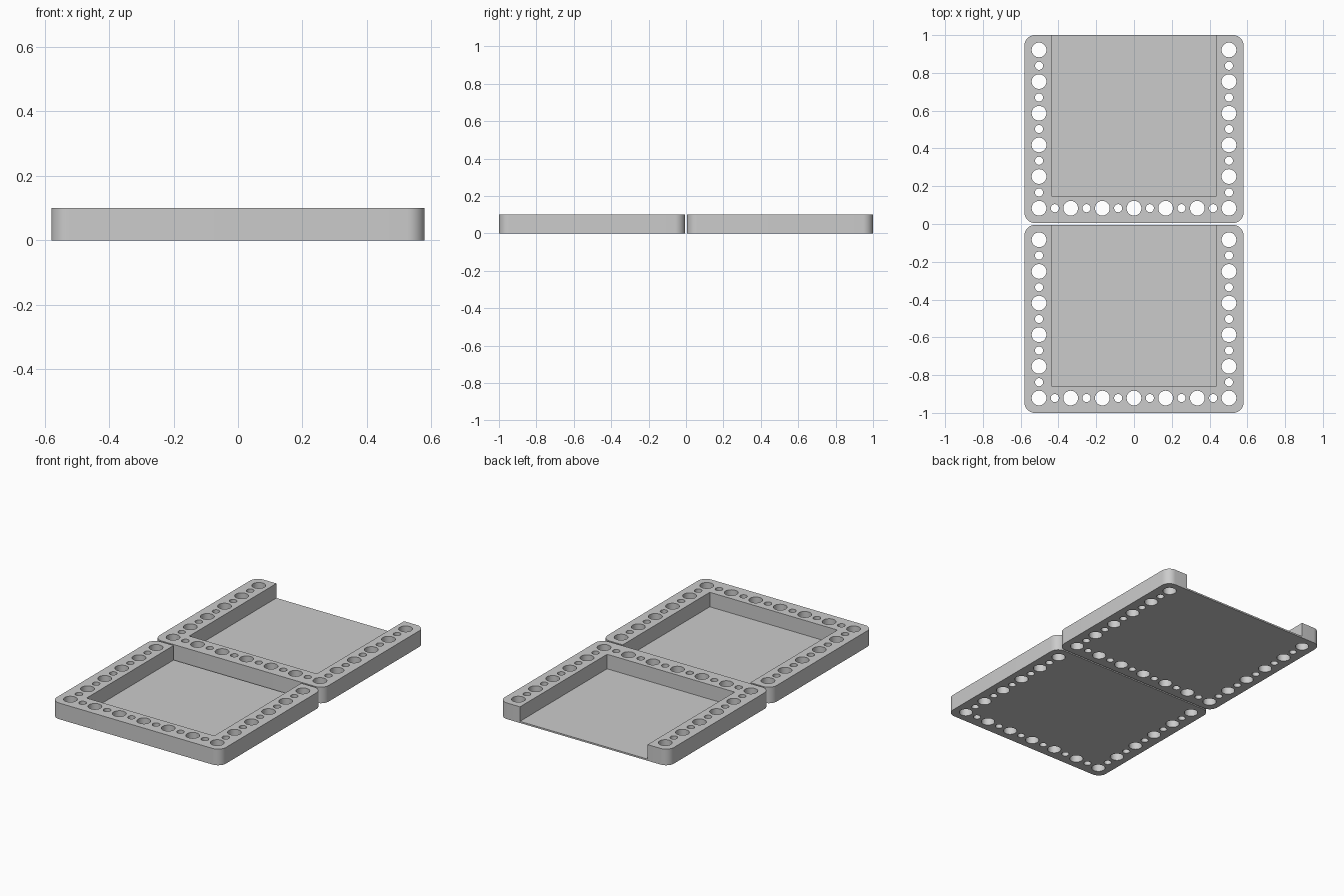
import bpy
import bmesh
import math
from mathutils import Matrix, Vector

cube = bpy.data.objects.get("Cube")
if cube:
    bpy.data.objects.remove(cube)

WIDTH, LENGTH, HEIGHT = 1.16, 0.995, 0.1
CORNER, WALL, FLOOR = 0.055, 0.143, 0.01
PITCH, BIG, SMALL = 0.1676, 0.039, 0.0215

grey = bpy.data.materials.new("plain grey")
grey.use_nodes = True
grey.diffuse_color = (0.6, 0.6, 0.6, 1)
grey.node_tree.nodes["Principled BSDF"].inputs["Base Color"].default_value = grey.diffuse_color


def make_object(name, bm):
    bmesh.ops.recalc_face_normals(bm, faces=bm.faces)
    mesh = bpy.data.meshes.new(name)
    bm.to_mesh(mesh)
    bm.free()
    obj = bpy.data.objects.new(name, mesh)
    bpy.context.collection.objects.link(obj)
    return obj


def rounded_plate(name):
    """Solid block with four rounded vertical corners."""
    bm = bmesh.new()
    verts = []
    steps = 10
    for quarter, (sx, sy) in enumerate([(1, 1), (-1, 1), (-1, -1), (1, -1)]):
        for i in range(steps + 1):
            a = (quarter + i / steps) * math.pi / 2
            verts.append(bm.verts.new((sx * (WIDTH / 2 - CORNER) + CORNER * math.cos(a),
                                       sy * (LENGTH / 2 - CORNER) + CORNER * math.sin(a), 0)))
    base = bm.faces.new(verts)
    top = bmesh.ops.extrude_face_region(bm, geom=[base])["geom"]
    bmesh.ops.translate(bm, vec=(0, 0, HEIGHT),
                        verts=[v for v in top if isinstance(v, bmesh.types.BMVert)])
    return make_object(name, bm)


def hole_positions():
    """Alternating large and small holes along both sides and the front."""
    x_end, y_end = 3 * PITCH, 2.5 * PITCH
    for i in range(13):
        yield -x_end + i * PITCH / 2, -y_end, SMALL if i % 2 else BIG
    for i in range(1, 11):
        for side in (-1, 1):
            yield side * x_end, -y_end + i * PITCH / 2, SMALL if i % 2 else BIG


def tray_cutter():
    """Round holes plus the pocket, which runs out through the back."""
    bm = bmesh.new()
    for x, y, radius in hole_positions():
        bmesh.ops.create_cone(bm, cap_ends=True, segments=32, radius1=radius, radius2=radius,
                              depth=4 * HEIGHT, matrix=Matrix.Translation((x, y, 0)))
    low = Vector((WALL - WIDTH / 2, WALL - LENGTH / 2, FLOOR))
    high = Vector((WIDTH / 2 - WALL, LENGTH / 2 + 0.1, 2 * HEIGHT))
    bmesh.ops.create_cube(bm, size=1, matrix=Matrix.Translation((low + high) / 2)
                          @ Matrix.Diagonal((high - low).to_4d()))
    cutter = make_object("tray_cutter", bm)
    cutter.hide_render = True
    return cutter


# Front tray, cut from a solid plate
front_tray = rounded_plate("front_tray")
cutter = tray_cutter()
cut = front_tray.modifiers.new("pocket and holes", "BOOLEAN")
cut.operation = "DIFFERENCE"
cut.solver = "EXACT"
cut.object = cutter
bpy.context.view_layer.update()
graph = bpy.context.evaluated_depsgraph_get()
mesh = bpy.data.meshes.new_from_object(front_tray.evaluated_get(graph))
front_tray.modifiers.clear()
front_tray.data = mesh
bpy.data.objects.remove(cutter)

mesh.materials.clear()
mesh.materials.append(grey)
mesh.shade_smooth()
mesh.set_sharp_from_angle(angle=math.radians(30))

# Back tray, an identical copy
back_tray = bpy.data.objects.new("back_tray", mesh)
bpy.context.collection.objects.link(back_tray)
back_tray.location.y = 1 - LENGTH / 2
front_tray.location.y = LENGTH / 2 - 1
